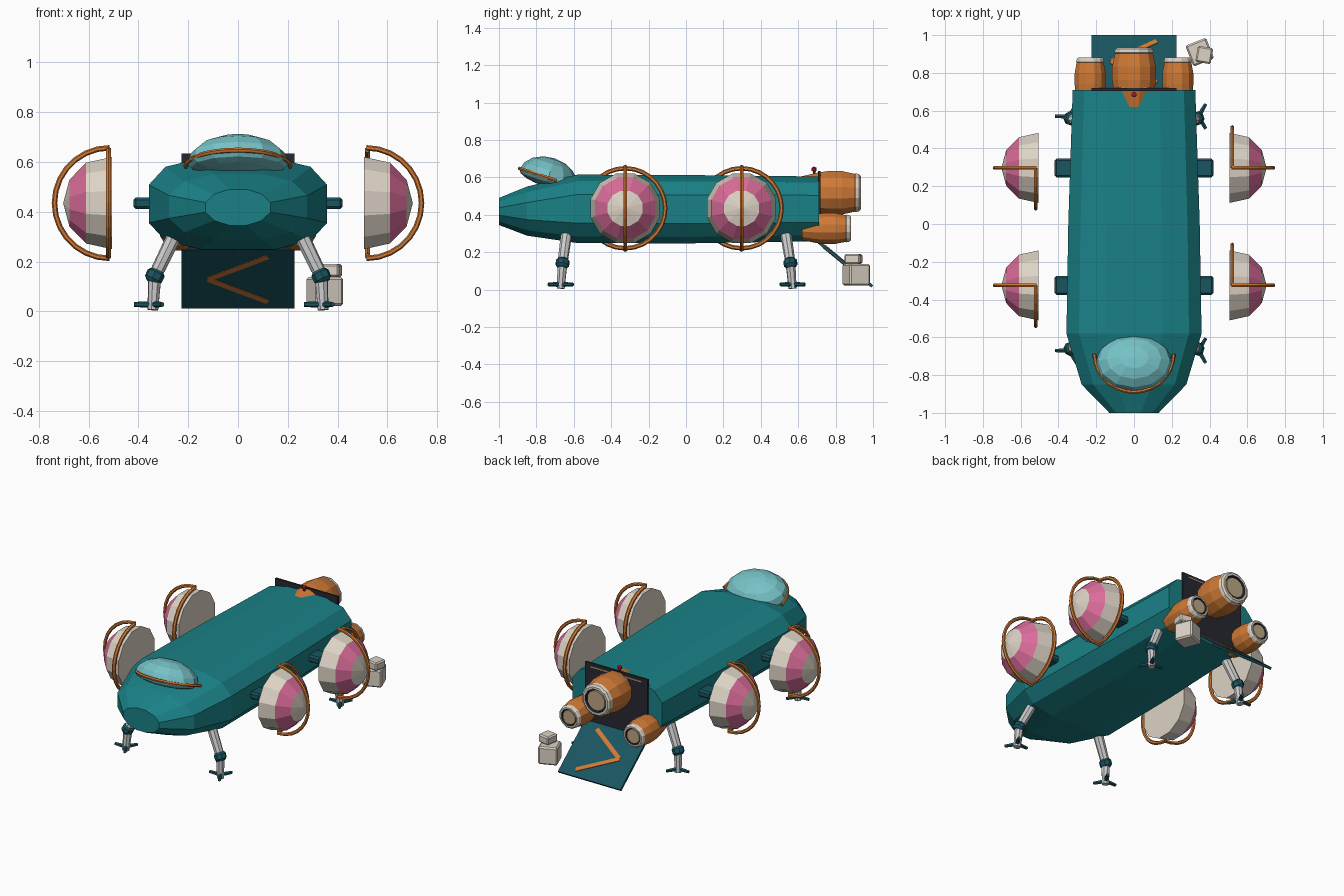
import bpy, bmesh
from math import sin, cos, pi, radians, atan2, hypot, copysign
from mathutils import Vector, Matrix

if "Cube" in bpy.data.objects:
    bpy.data.objects.remove(bpy.data.objects["Cube"])

def material(name, rgb):
    m = bpy.data.materials.new(name)
    m.diffuse_color = (*rgb, 1)
    m.use_nodes = True
    m.node_tree.nodes["Principled BSDF"].inputs["Base Color"].default_value = m.diffuse_color
    return m

TEAL = material("teal", (0.01, 0.22, 0.24))
DEEP = material("deep_teal", (0.01, 0.09, 0.115))
ORANGE = material("orange", (0.62, 0.19, 0.035))
PINK = material("pink", (0.7, 0.15, 0.32))
CREAM = material("cream", (0.72, 0.65, 0.56))
TAN = material("tan", (0.5, 0.38, 0.24))
GLASS = material("glass", (0.18, 0.54, 0.57))
DARK = material("dark", (0.02, 0.02, 0.03))
METAL = material("metal", (0.55, 0.56, 0.58))
RED = material("red", (0.5, 0.01, 0.03))

def finish(name, bm, mats):
    bmesh.ops.remove_doubles(bm, verts=bm.verts, dist=1e-5)
    bmesh.ops.recalc_face_normals(bm, faces=bm.faces)
    me = bpy.data.meshes.new(name)
    bm.to_mesh(me)
    bm.free()
    for m in mats:
        me.materials.append(m)
    ob = bpy.data.objects.new(name, me)
    bpy.context.collection.objects.link(ob)
    return ob

def loft(name, rings, mats, bands=None):
    """Skin successive rings; bands gives one material index per strip."""
    bm = bmesh.new()
    vs = [[bm.verts.new(p) for p in ring] for ring in rings]
    n = len(rings[0])
    for i in range(len(rings) - 1):
        for j in range(n):
            k = (j + 1) % n
            f = bm.faces.new((vs[i][j], vs[i][k], vs[i + 1][k], vs[i + 1][j]))
            f.material_index = bands[i] if bands else 0
    for ring, idx in ((vs[0], 0), (vs[-1], -1)):
        if (ring[0].co - ring[1].co).length > 1e-4:
            bm.faces.new(ring).material_index = bands[idx] if bands else 0
    return finish(name, bm, mats)

def lathe(name, profile, origin, axis, mats, bands=None, n=12):
    """Revolve (height, radius) pairs around an axis."""
    q = Vector(axis).to_track_quat('Z', 'Y')
    rings = [[Vector(origin) + q @ Vector((r * cos((j + .5) * 2 * pi / n), r * sin((j + .5) * 2 * pi / n), h))
              for j in range(n)] for h, r in profile]
    return loft(name, rings, mats, bands)

def rod(name, a, b, r1, r2, mat, n=8):
    d = Vector(b) - Vector(a)
    return lathe(name, [(0, r1), (d.length, r2)], a, d, [mat], n=n)

def half_ring(name, center, u, v, R, r, mat, n=14):
    """Half hoop sweeping from u through v to -u."""
    u, v, c = Vector(u), Vector(v), Vector(center)
    w = u.cross(v)
    rings = []
    for i in range(n + 1):
        a = pi * i / n
        d = u * cos(a) + v * sin(a)
        rings.append([c + d * (R + r * cos(b * pi / 3)) + w * (r * sin(b * pi / 3)) for b in range(6)])
    return loft(name, rings, [mat])

def box(name, matrix, size, mat, bevel=0):
    bm = bmesh.new()
    bmesh.ops.create_cube(bm, size=1, matrix=matrix @ Matrix.Diagonal((*size, 1)))
    if bevel:
        bmesh.ops.bevel(bm, geom=bm.edges[:], offset=bevel, segments=1, affect='EDGES')
    return finish(name, bm, [mat])

def at(x, y, z):
    return Matrix.Translation((x, y, z))

# Hull: twelve-sided rounded sections from nose to stern
def section(y, w, zc, h, e):
    pts = []
    for i in range(12):
        a = (i + .5) * pi / 6
        pts.append((copysign(abs(cos(a)) ** e, cos(a)) * w, y, zc + copysign(abs(sin(a)) ** e, sin(a)) * h))
    return pts

loft("hull", [section(-1, .135, .418, .075, 1), section(-.85, .285, .42, .135, .8),
              section(-.58, .366, .432, .187, .66), section(0, .356, .43, .187, .66),
              section(.71, .332, .432, .177, .66)], [TEAL])

# Canopy: tilted ellipsoid with a shallow underside, and its front rim
tilt = Matrix.Rotation(radians(-18), 4, 'X')
rings = []
for i in range(9):
    p = -pi / 2 + pi * i / 8
    zs = .115 if p > 0 else .045
    rings.append([at(0, -.738, .593) @ tilt @ Vector((.205 * cos(p) * cos(j * pi / 6),
                  .16 * cos(p) * sin(j * pi / 6), zs * sin(p))) for j in range(12)])
loft("canopy", rings, [GLASS])
half_ring("canopy_rim", (0, -.69, .583), (1, 0, 0), (0, -cos(radians(18)), sin(radians(18))), .21, .01, ORANGE)

# Side pods with hoops, and the hull mounts facing them
for s, side in ((1, "right"), (-1, "left")):
    for y, end in ((-.325, "front"), (.297, "rear")):
        tag = f"{end}_{side}"
        lathe("pod_" + tag, [(0, .192), (.105, .168), (.172, .097), (.197, 0)], (s * .505, y, .435), (s, 0, 0),
              [CREAM, PINK], [0, 1, 0])
        half_ring("pod_outer_hoop_" + tag, (s * .515, y, .435), (0, 0, 1), (s, 0, 0), .222, .011, ORANGE)
        half_ring("pod_side_hoop_" + tag, (s * .52, y, .435), (0, 0, 1), (0, s, 0), .214, .012, ORANGE)
        box("pod_mount_" + tag, at(s * .37, y, .434), (.1, .1, .046), DEEP, .01)

# Landing legs with three-toed feet
for s, side in ((1, "right"), (-1, "left")):
    for ytop, y, end in ((-.64, -.67, "front"), (.535, .57, "rear")):
        tag = f"{end}_{side}"
        top = Vector((s * .262, ytop, .29))
        knee = Vector((s * .334, (ytop + y * 2) / 3, .142))
        foot = Vector((s * .342, y, .006))
        rod("upper_leg_" + tag, top, knee, .03, .027, METAL)
        lathe("knee_" + tag, [(-.028, .024), (-.014, .037), (.014, .037), (.028, .024)], knee,
              top - knee, [DEEP], n=8)
        rod("lower_leg_" + tag, knee, foot, .027, .022, METAL)
        for k in range(3):
            a = radians(60 + 120 * k)
            hub = Vector((foot.x, y, .028))
            rod(f"toe_{k + 1}_{tag}", hub, hub + Vector((.076 * cos(a), .076 * sin(a), 0)), .014, .01, DEEP, 6)

# Engines: barrels with pale nozzle rings and recessed tan discs
def engine(name, x, y0, z, length, r):
    prof = [(0, .76), (.28, .94), (.45, 1), (.68, 1), (.9, .87), (.91, .9), (.97, .86), (1, .76),
            (1, .64), (.94, .62), (.94, .54), (.985, .54), (.985, 0)]
    lathe(name, [(h * length, q * r) for h, q in prof], (x, y0, z), (0, 1, 0),
          [ORANGE, CREAM, DARK, TAN], [0, 0, 0, 0, 1, 1, 1, 1, 2, 2, 3, 3])

engine("main_engine", 0, .62, .518, .315, .12)
engine("right_engine", .232, .62, .327, .262, .085)
engine("left_engine", -.232, .62, .327, .262, .085)

# Beacon above the main engine
rod("beacon_stem", (0, .685, .6), (0, .685, .635), .007, .007, DEEP)
lathe("beacon", [(-.016, 0), (-.008, .014), (.008, .014), (.016, 0)], (0, .685, .643), (0, 0, 1), [RED], n=8)

# Stern bulkhead with pale trim
box("stern_panel", at(0, .712, .441), (.452, .014, .386), DARK)
box("stern_trim", at(0, .72, .612), (.37, .006, .008), TAN)

# Loading ramp with chevron
ramp = at(0, .853, .135) @ Matrix.Rotation(-atan2(.235, .285), 4, 'X')
box("ramp", ramp, (.452, .37, .016), DEEP)
for s, side in ((1, "upper"), (-1, "lower")):
    turn = Matrix.Rotation(s * atan2(.142, .24), 4, 'Z')
    box("ramp_chevron_" + side, ramp @ at(0, s * .071, .001) @ turn, (hypot(.24, .142), .026, .022), ORANGE)

# Stacked crates beside the ramp
box("large_crate", at(.348, .91, .08) @ Matrix.Rotation(radians(22), 4, 'Z'), (.118, .118, .115), CREAM, .009)
box("small_crate", at(.372, .895, .164) @ Matrix.Rotation(radians(-10), 4, 'Z'), (.082, .085, .053), CREAM, .008)
